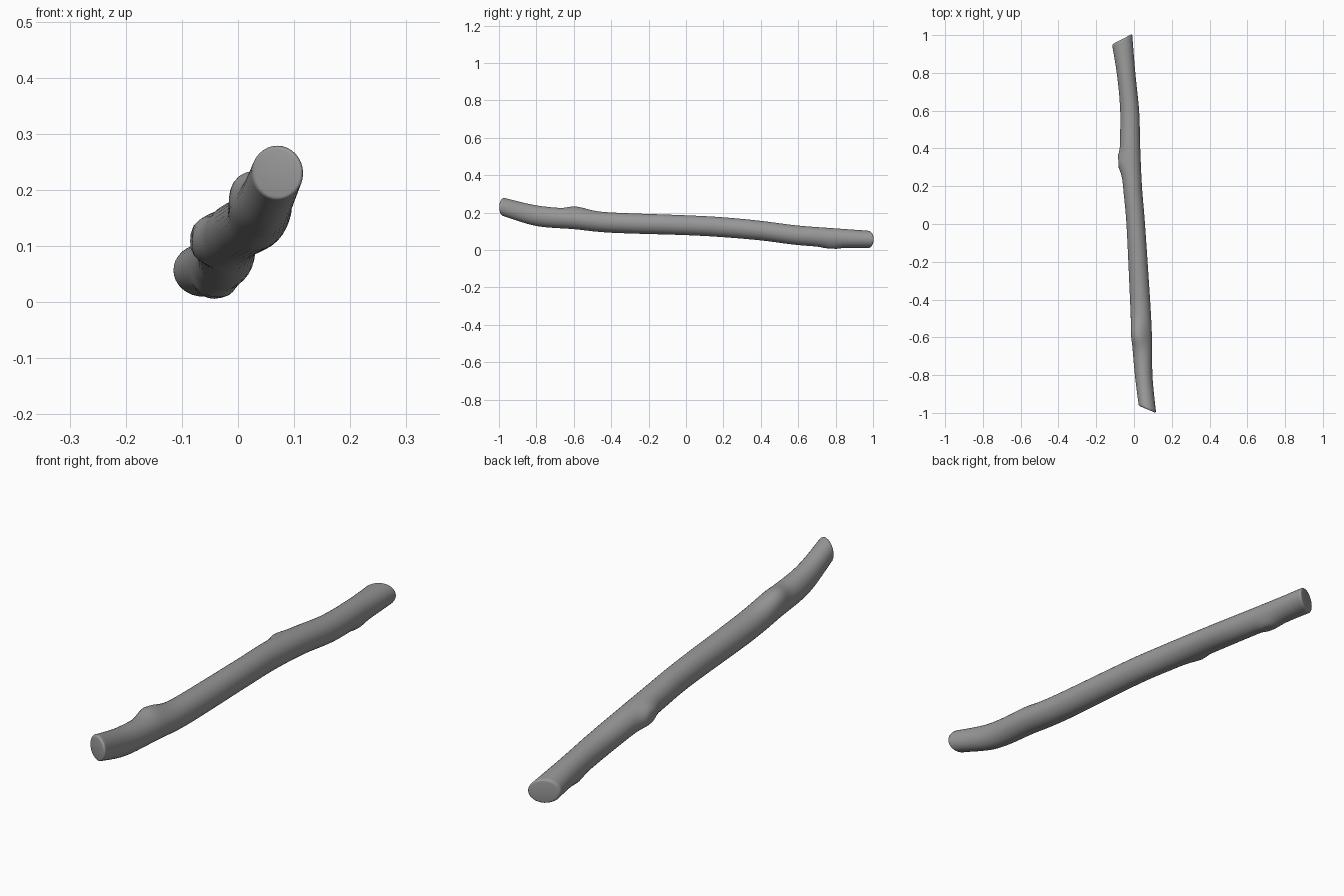
import bpy, bmesh, math
from mathutils import Vector

cube = bpy.data.objects.get("Cube")
if cube:
    bpy.data.objects.remove(cube, do_unlink=True)

SIDES, STEPS = 32, 12

# Centre line: y, x, z, half width, half height
stations = [Vector(s) for s in (
    (-.972, .070, .230, .046, .049),
    (-.80, .051, .184, .047, .055),
    (-.60, .042, .165, .053, .053),
    (-.40, .032, .147, .053, .054),
    (0, .009, .133, .049, .053),
    (.20, -.008, .122, .050, .053),
    (.40, -.020, .104, .053, .052),
    (.60, -.023, .079, .050, .052),
    (.80, -.042, .065, .048, .051),
    (.970, -.062, .057, .053, .047))]

# Knots: y, angle around the branch, height, length each way, dimple depth
knots = [(-.59, 118, .020, .055, .085, 0),
         (.33, 180, .021, .055, .05, .010),
         (.77, 268, .012, .04, .05, .009)]


def spline(a, b, c, d, t):
    return .5 * (2 * b + (c - a) * t + (2 * a - 5 * b + 4 * c - d) * t * t
                 + (3 * b - a - 3 * c + d) * t ** 3)


def knot_height(y, angle):
    total = 0
    for ky, deg, height, before, after, dimple in knots:
        turn = (angle - math.radians(deg) + math.pi) % math.tau - math.pi
        dy = y - ky
        along = dy / (before if dy < 0 else after)
        total += height * math.exp(-along ** 2 - (turn / .75) ** 2)
        total -= dimple * math.exp(-(dy / .018) ** 2 - (turn / .26) ** 2)
    return total


def add_ring(bm, s, scale=1, shift=0):
    y, x, z, rx, rz = s
    # The sawn ends are oblique; the slant fades out along the branch
    slant = -.42 * max(0, (-y - .7) / .27) if y < 0 else .52 * max(0, (y - .7) / .27)
    ring = []
    for i in range(SIDES):
        a = math.tau * i / SIDES
        bump = knot_height(y, a)
        dx = math.cos(a) * (rx + bump) * scale
        dz = math.sin(a) * (rz + bump) * scale
        ring.append(bm.verts.new((x + dx, y + shift + slant * dx, z + dz)))
    return ring


# Branch body
bm = bmesh.new()
rings = []
last = len(stations) - 1
for i in range(last):
    a, b = stations[max(i - 1, 0)], stations[i]
    c, d = stations[i + 1], stations[min(i + 2, last)]
    count = STEPS * 2 if c[0] - b[0] > .3 else STEPS
    rings += [add_ring(bm, spline(a, b, c, d, k / count)) for k in range(count)]
rings.append(add_ring(bm, stations[-1]))

# Softened rims at both sawn ends
rim = ((.975, .005), (.92, .008), (.85, .009))
front = [add_ring(bm, stations[0], s, -d) for s, d in rim]
back = [add_ring(bm, stations[-1], s, d) for s, d in rim]
rings = front[::-1] + rings + back

for r0, r1 in zip(rings, rings[1:]):
    for i in range(SIDES):
        j = (i + 1) % SIDES
        bm.faces.new((r0[i], r0[j], r1[j], r1[i]))
bm.faces.new(rings[0])
bm.faces.new(rings[-1])
bmesh.ops.recalc_face_normals(bm, faces=bm.faces[:])

mesh = bpy.data.meshes.new("branch")
bm.to_mesh(mesh)
bm.free()
branch = bpy.data.objects.new("branch", mesh)
bpy.context.collection.objects.link(branch)

# Plain grey material
grey = bpy.data.materials.new("grey wood")
grey.use_nodes = True
colour = (.32, .32, .32, 1)
grey.diffuse_color = colour
grey.node_tree.nodes["Principled BSDF"].inputs["Base Color"].default_value = colour
mesh.materials.append(grey)

bpy.ops.object.select_all(action="DESELECT")
branch.select_set(True)
bpy.context.view_layer.objects.active = branch
bpy.ops.object.shade_smooth_by_angle(angle=math.radians(50))
